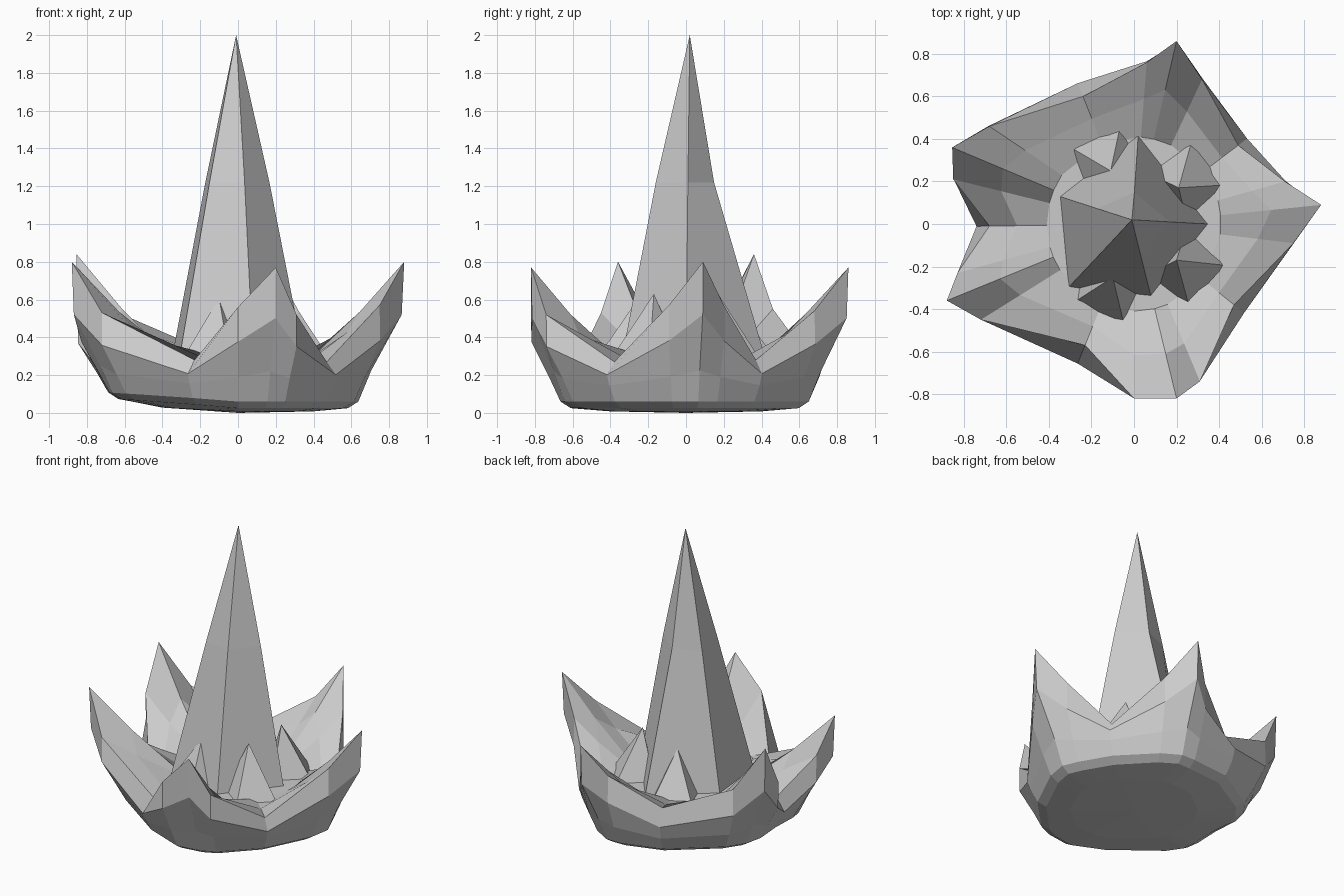
import bpy
from mathutils import Vector

if "Cube" in bpy.data.objects:
    bpy.data.objects.remove(bpy.data.objects["Cube"])


def make(name, verts, faces):
    me = bpy.data.meshes.new(name)
    me.from_pydata(verts, [], faces)
    me.update()
    ob = bpy.data.objects.new(name, me)
    bpy.context.collection.objects.link(ob)
    return ob


def loft(name, rings, start, end):
    """Skin closed rings, with a centre point at each end."""
    n = len(rings[0])
    verts = [start] + [p for r in rings for p in r] + [end]
    last = len(verts) - 1
    faces = []
    for j in range(n):
        k = (j + 1) % n
        faces.append((0, 1 + k, 1 + j))
        for i in range(len(rings) - 1):
            a, b = 1 + i * n, 1 + (i + 1) * n
            faces.append((a + j, a + k, b + k, b + j))
        a = 1 + (len(rings) - 1) * n
        faces.append((a + j, a + k, last))
    return make(name, verts, faces)


# Rim of the bowl: shoulder, tip, shoulder, valley for each of five petals
rim = [
    (.75, -.09, .57), (.88, .09, .80), (.71, .20, .57), (.49, .37, .28),
    (.32, .68, .54), (.20, .86, .77), (.06, .76, .56), (-.24, .60, .36),
    (-.68, .46, .55), (-.855, .36, .84), (-.85, .21, .55), (-.68, -.01, .32),
    (-.83, -.23, .56), (-.88, -.36, .80), (-.72, -.45, .53), (-.23, -.57, .28),
    (0, -.82, .56), (.20, -.82, .77), (.31, -.74, .52), (.47, -.38, .27),
]

# Petalled bowl, lofted from underside to rim and down the inner faces
rings = [[] for _ in range(8)]
for x, y, z in rim:
    r = Vector((x, y)).length
    d = Vector((x, y)) / r
    base = .53 + .17 * r - .035 * d.x
    tilt = .05 * max(0, -d.x)
    h = z - .1
    profile = [
        (.40, .008 + tilt * .4),
        (base - .06, .025 + tilt),
        (base - .005, .06 + tilt),
        (base + .04 + .1 * max(r - base, 0), .12 + .15 * h + tilt * .5),
        (max(base + .06, base + .02 + .86 * (r - base)), .10 + .6 * h),
        (r, z),
        (.43 + .48 * (r - .43), .31 + .46 * (z - .31)),
        (.41, .31),
    ]
    for ring, (rad, hz) in zip(rings, profile):
        ring.append((d.x * rad, d.y * rad, hz))
loft("petal_bowl", rings, (0, 0, 0), (0, 0, .31))

# Tall five-sided central spire, slightly hollowed at the back
corners = [(.35, 0, .49), (.02, .42, .33), (-.35, .13, .48),
           (-.31, -.30, .47), (.08, -.34, .50)]
low = [(x, y, .29) for x, y, s in corners]
mid = [(x * s - .005, y * s + .01, 1.22) for x, y, s in corners]
loft("central_spire", [low, mid], (0, 0, .27), (-.01, .02, 2))


# Small broad crystals leaning against the faces of the spire
def crystal(name, tip, reach, width):
    d = Vector(tip[:2]).normalized()
    s = Vector((-d.y, d.x)) * width
    pts = [d * .2 - s, d * reach - s * .9, d * reach + s * .9, d * .2 + s]
    ring = [(p.x, p.y, .28) for p in pts]
    loft(name, [ring], (d.x * .3, d.y * .3, .27), tip)


tips = [(.21, .17, .63), (-.11, .25, .60), (-.10, -.25, .61), (.20, -.17, .63)]
for i, t in enumerate(tips):
    crystal(f"small_crystal_{i + 1}", t, .46, .15)
